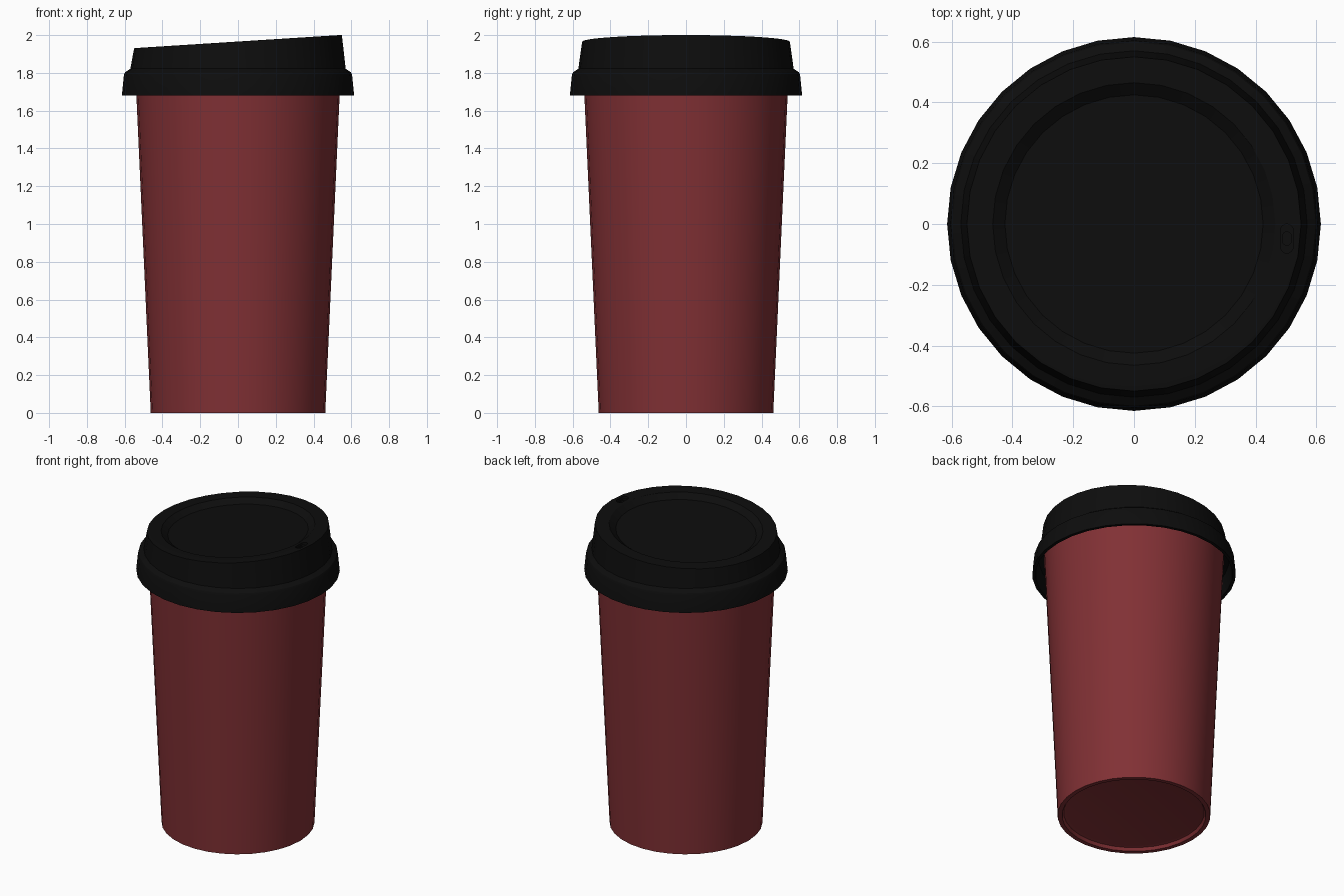
import bpy, bmesh
from math import sin, cos, pi, radians

if "Cube" in bpy.data.objects:
    bpy.data.objects.remove(bpy.data.objects["Cube"])

SIDES = 32
SLOPE = 0.0636


def paint(obj, name, color):
    mat = bpy.data.materials.new(name)
    mat.diffuse_color = color
    mat.use_nodes = True
    mat.node_tree.nodes["Principled BSDF"].inputs["Base Color"].default_value = mat.diffuse_color
    obj.data.materials.append(mat)


def smooth(obj):
    bpy.ops.object.select_all(action='DESELECT')
    obj.select_set(True)
    bpy.context.view_layer.objects.active = obj
    bpy.ops.object.shade_smooth_by_angle(angle=radians(25))


def new_object(name, bm):
    bmesh.ops.recalc_face_normals(bm, faces=bm.faces)
    me = bpy.data.meshes.new(name)
    bm.to_mesh(me)
    bm.free()
    obj = bpy.data.objects.new(name, me)
    bpy.context.collection.objects.link(obj)
    return obj


def lathe(name, profile):
    """Closed solid from (radius, z, slope) rings, capped at both ends."""
    bm = bmesh.new()
    rings = []
    for r, z, s in profile:
        ring = []
        for i in range(SIDES):
            a = 2 * pi * i / SIDES
            ring.append(bm.verts.new((r * cos(a), r * sin(a), z + s * r * cos(a))))
        rings.append(ring)
    for a, b in zip(rings, rings[1:]):
        for i in range(SIDES):
            j = (i + 1) % SIDES
            bm.faces.new((a[i], a[j], b[j], b[i]))
    bm.faces.new(rings[0])
    bm.faces.new(rings[-1])
    return new_object(name, bm)


def slot_cutter(name, x, y, half_w, half_l, z0, z1):
    """Upright prism with rounded ends, long along y."""
    bm = bmesh.new()
    n = 8
    pts = []
    for k, side in enumerate((1, -1)):
        for i in range(n + 1):
            a = pi * k + pi * i / n
            pts.append((x + half_w * cos(a),
                        y + side * (half_l - half_w) + half_w * sin(a)))
    # drop repeated points where the straight part has no length
    if half_l - half_w < 1e-5:
        pts = pts[:n] + pts[n + 1:-1]
    low = [bm.verts.new((px, py, z0)) for px, py in pts]
    top = [bm.verts.new((px, py, z1)) for px, py in pts]
    m = len(pts)
    for i in range(m):
        j = (i + 1) % m
        bm.faces.new((low[i], low[j], top[j], top[i]))
    bm.faces.new(low)
    bm.faces.new(top)
    obj = new_object(name, bm)
    obj.hide_render = True
    obj.hide_set(True)
    return obj


# Tapered cup with a recessed base and an open, hollow inside
cup = lathe("cup_body", [
    (0.405, 0.025, 0), (0.425, 0.02, 0), (0.435, 0.0, 0), (0.462, 0.0, 0),
    (0.538, 1.68, 0), (0.543, 1.79, 0), (0.53, 1.79, 0), (0.45, 0.05, 0)])
paint(cup, "red_cup", (0.22, 0.03, 0.035, 1))

# Lid: hollow skirt, shoulder, slanted crown and dished top
lid = lathe("lid", [
    (0.52, 1.80, 0), (0.575, 1.78, 0), (0.595, 1.68, 0), (0.615, 1.68, 0),
    (0.604, 1.79, 0), (0.598, 1.803, 0), (0.57, 1.822, 0),
    (0.55, 1.965, SLOPE), (0.54, 1.966, SLOPE), (0.465, 1.965, SLOPE),
    (0.425, 1.935, SLOPE)])
paint(lid, "black_lid", (0.004, 0.004, 0.004, 1))

# Sip opening and its small inner hole cut into the raised rim
for cutter in (slot_cutter("sip_slot_cutter", 0.503, -0.048, 0.021, 0.048, 1.98, 2.1),
               slot_cutter("sip_hole_cutter", 0.503, -0.048, 0.015, 0.022, 1.93, 2.1)):
    mod = lid.modifiers.new(cutter.name, 'BOOLEAN')
    mod.operation = 'DIFFERENCE'
    mod.solver = 'EXACT'
    mod.object = cutter

smooth(cup)
smooth(lid)
